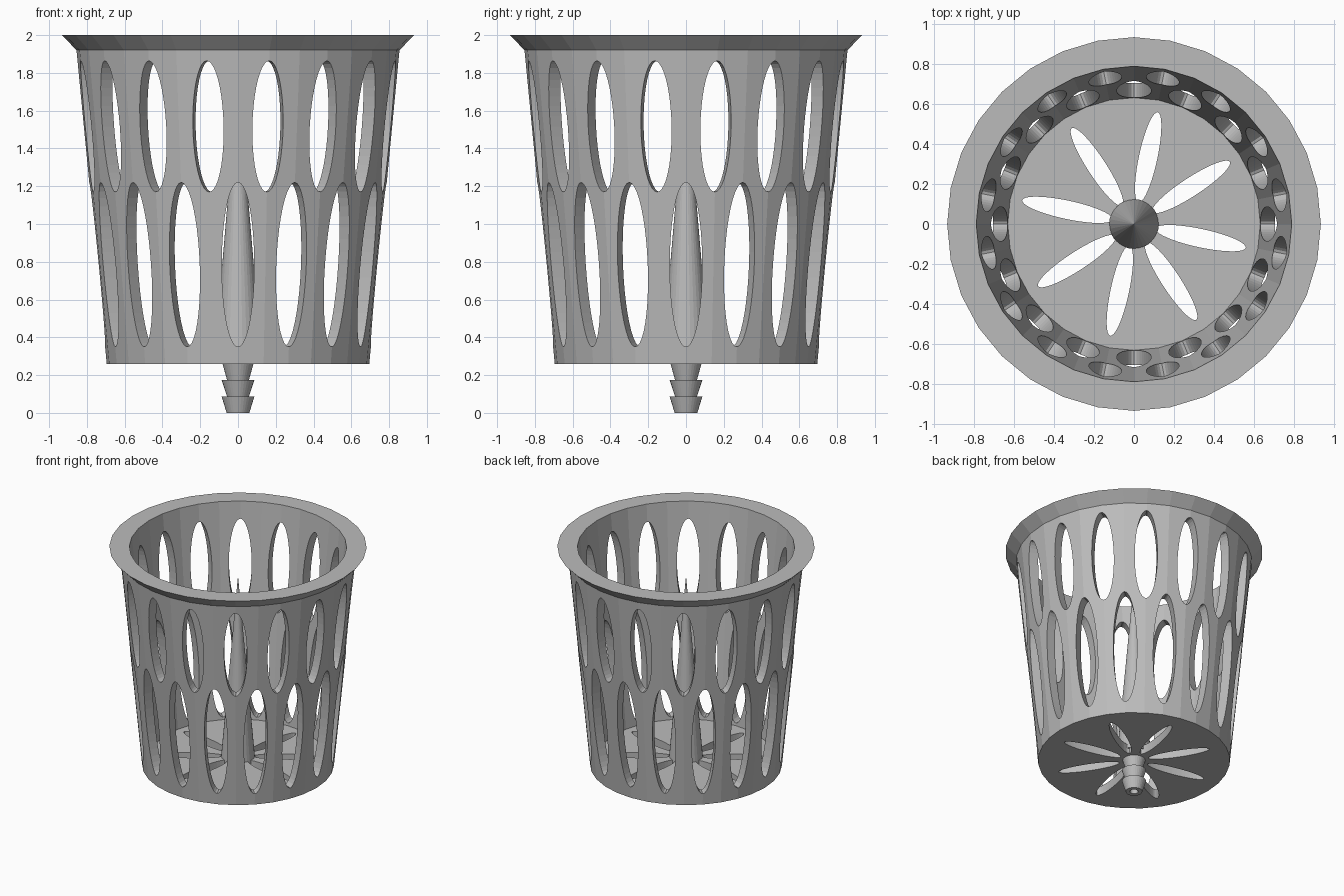
import bpy, bmesh
from math import sin, cos, pi, radians
from mathutils import Matrix

SIDES = 32
if "Cube" in bpy.data.objects:
    bpy.data.objects.remove(bpy.data.objects["Cube"], do_unlink=True)

grey = bpy.data.materials.new("plastic_grey")
grey.use_nodes = True
colour = (0.5, 0.5, 0.5, 1)
grey.diffuse_color = colour
grey.node_tree.nodes["Principled BSDF"].inputs["Base Color"].default_value = colour


def make_object(name, bm):
    bmesh.ops.recalc_face_normals(bm, faces=bm.faces)
    mesh = bpy.data.meshes.new(name)
    bm.to_mesh(mesh)
    bm.free()
    mesh.materials.append(grey)
    obj = bpy.data.objects.new(name, mesh)
    bpy.context.collection.objects.link(obj)
    return obj


def lathe(name, profile):
    """Turn a (radius, height) profile, which starts and ends on the axis, about z."""
    bm = bmesh.new()
    verts = [bm.verts.new((r, 0, z)) for r, z in profile]
    edges = [bm.edges.new(pair) for pair in zip(verts, verts[1:])]
    bmesh.ops.spin(bm, geom=verts + edges, cent=(0, 0, 0), axis=(0, 0, 1),
                   angle=2 * pi, steps=SIDES, use_merge=True)
    bmesh.ops.remove_doubles(bm, verts=bm.verts, dist=0.0005)
    return make_object(name, bm)


def add_prism(bm, half_a, half_b, depth, matrix):
    """Elliptical prism along local z, from 0 to depth."""
    angles = [2 * pi * i / 40 for i in range(40)]
    rings = [[bm.verts.new(matrix @ Matrix.Translation((half_a * cos(t), half_b * sin(t), z)).translation)
              for t in angles] for z in (0, depth)]
    bm.faces.new(rings[0])
    bm.faces.new(rings[1])
    for i in range(40):
        j = (i + 1) % 40
        bm.faces.new((rings[0][i], rings[0][j], rings[1][j], rings[1][i]))


def cut(obj, cutter):
    cutter.hide_render = True
    mod = obj.modifiers.new("openings", 'BOOLEAN')
    mod.object = cutter
    mod.solver = 'EXACT'
    bpy.context.view_layer.objects.active = obj
    bpy.ops.object.modifier_apply(modifier=mod.name)
    bpy.data.objects.remove(cutter, do_unlink=True)


# Tapered cup with a flared rim and a flat floor
cup = lathe("cup", [(0, 0.26), (0.695, 0.26), (0.855, 1.92), (0.932, 2.0),
                    (0.787, 2.0), (0.63, 0.33), (0, 0.33)])

# Two staggered rows of oval wall openings, and petal slots in the floor
bm = bmesh.new()
for centre, half_width, half_height, offset in ((0.785, 0.086, 0.435, 0), (1.517, 0.083, 0.347, 0.5)):
    for i in range(16):
        turn = Matrix.Rotation(2 * pi * (i + offset) / 16, 4, 'Z')
        place = turn @ Matrix.Translation((0.55, 0, centre)) @ Matrix.Rotation(pi / 2, 4, 'Y')
        add_prism(bm, half_height, half_width, 0.45, place)
for i in range(8):
    turn = Matrix.Rotation(radians(45 * i - 12), 4, 'Z')
    add_prism(bm, 0.23, 0.046, 0.2, turn @ Matrix.Translation((0.34, 0, 0.2)))
cut(cup, make_object("opening_cutter", bm))

# Central spike rising from the floor
lathe("center_spike", [(0, 0.3), (0.124, 0.3), (0.122, 0.33), (0, 1.77)])

# Barbed hose fitting below the floor, with a bore
lathe("barbed_fitting", [(0, 0.27), (0.085, 0.27), (0.058, 0.175), (0.087, 0.175),
                         (0.058, 0.088), (0.087, 0.088), (0.06, 0), (0.03, 0),
                         (0.03, 0.22), (0, 0.22)])
